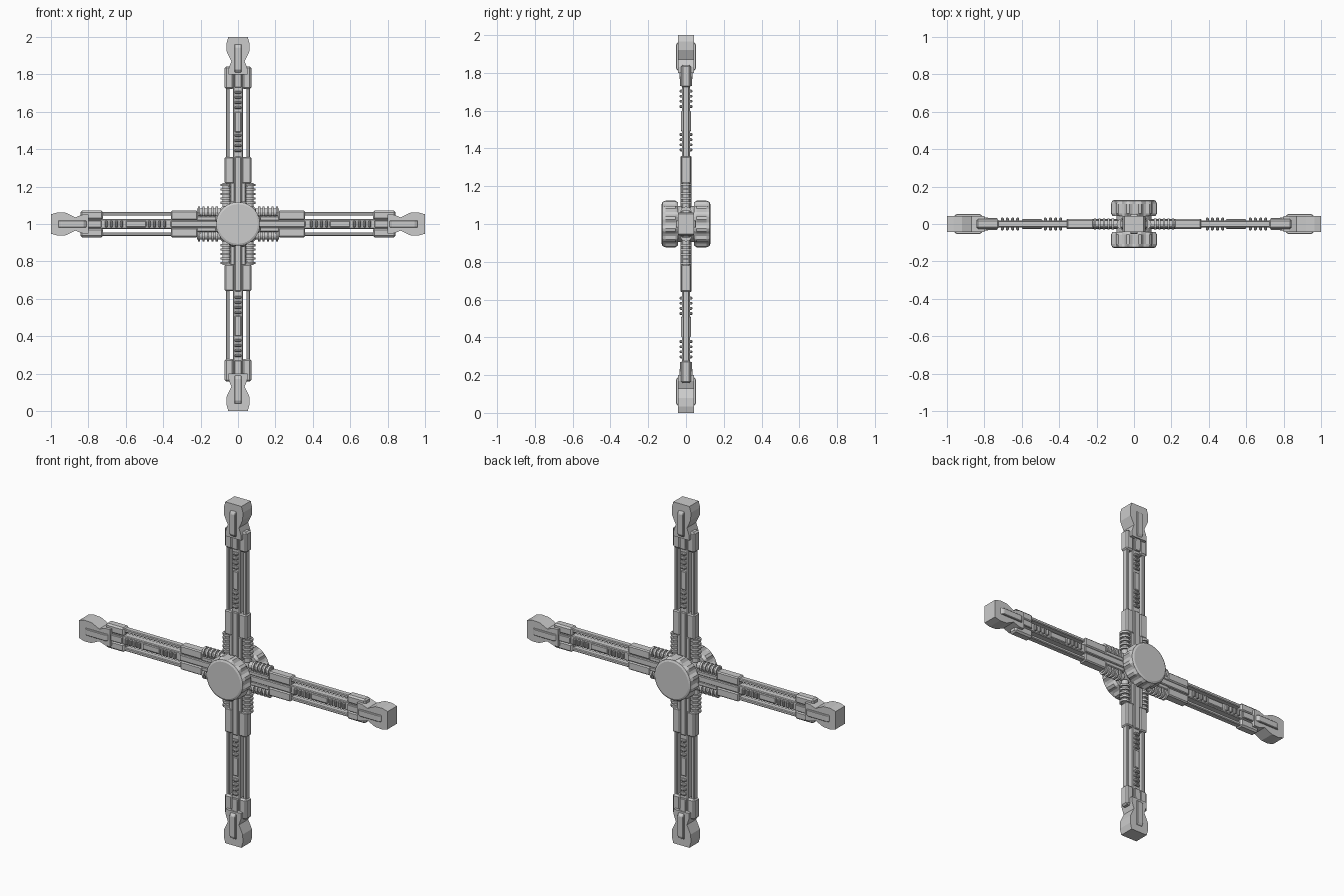
import bpy, bmesh, math
from mathutils import Matrix, Vector

if "Cube" in bpy.data.objects:
    bpy.data.objects.remove(bpy.data.objects["Cube"])

ARM = {}  # part name -> bmesh in arm space (x lateral, y depth, z distance from the hub)


def part(name):
    return ARM.setdefault(name, bmesh.new())


def box(name, x, y, z, bevel=0.0):
    """Box from (min, max) pairs with optional chamfer."""
    bm = bmesh.new()
    size = [b - a for a, b in (x, y, z)]
    mid = [(a + b) / 2 for a, b in (x, y, z)]
    bmesh.ops.create_cube(bm, size=1, matrix=Matrix.Translation(mid) @ Matrix.Diagonal((*size, 1)))
    if bevel:
        bmesh.ops.bevel(bm, geom=bm.edges[:], offset=bevel, segments=1, affect='EDGES')
    merge(name, bm)


def prism(name, pts, axis, lo, hi, bevel=0.0):
    """Extrude an outline of (u, z) points along depth ('y') or lateral ('x')."""
    bm = bmesh.new()
    place = (lambda u, z, d: (u, d, z)) if axis == 'y' else (lambda u, z, d: (d, u, z))
    face = bm.faces.new([bm.verts.new(place(u, z, lo)) for u, z in pts])
    ext = bmesh.ops.extrude_face_region(bm, geom=[face])
    shift = Vector(place(0, 0, hi - lo))
    for v in ext['geom']:
        if isinstance(v, bmesh.types.BMVert):
            v.co += shift
    bmesh.ops.recalc_face_normals(bm, faces=bm.faces[:])
    if bevel:
        bmesh.ops.bevel(bm, geom=bm.edges[:], offset=bevel, segments=1, affect='EDGES')
    merge(name, bm)


def rod(name, x, z0, z1, r, sides=12):
    bm = bmesh.new()
    bmesh.ops.create_cone(bm, cap_ends=True, segments=sides, radius1=r, radius2=r, depth=z1 - z0,
                          matrix=Matrix.Translation((x, 0, (z0 + z1) / 2)))
    merge(name, bm)


def merge(name, bm):
    me = bpy.data.meshes.new("tmp")
    bm.to_mesh(me)
    bm.free()
    part(name).from_mesh(me)
    bpy.data.meshes.remove(me)


def lathe(name, profile, sides=48, notch=None):
    """Revolve (radius, y) about the hub axis; notched profile rows get 12 pads."""
    bm = bmesh.new()
    rings = []
    for i, (r, y) in enumerate(profile):
        ring = []
        for k in range(sides):
            cut = 0.012 if notch and i in notch and k % 4 == 0 else 0
            if notch and i in notch and k % 4 == 1:
                cut = 0.012
            a = 2 * math.pi * (k - 0.5) / sides
            ring.append(bm.verts.new(((r - cut) * math.sin(a), y, (r - cut) * math.cos(a) + 1)))
        rings.append(ring)
    for a, b in zip(rings, rings[1:]):
        for k in range(sides):
            n = (k + 1) % sides
            bm.faces.new((a[k], a[n], b[n], b[k]))
    bm.faces.new(rings[0])
    bm.faces.new(rings[-1])
    bmesh.ops.recalc_face_normals(bm, faces=bm.faces[:])
    me = bpy.data.meshes.new(name)
    bm.to_mesh(me)
    bm.free()
    bpy.context.collection.objects.link(bpy.data.objects.new(name, me))


# Hub: two ribbed drums and a core between them
for side, label in ((-1, "front"), (1, "back")):
    lathe(label + "_drum", [(0.09, side * 0.042), (0.113, side * 0.042), (0.126, side * 0.056),
                            (0.126, side * 0.108), (0.117, side * 0.124), (0.106, side * 0.129)],
          notch=(2, 3))
lathe("hub_core", [(0.095, -0.05), (0.095, 0.05)])

# Central beam and side rails
box("beam", (-0.026, 0.026), (-0.02, 0.02), (0.05, 0.85), 0.004)
box("beam", (-0.018, 0.018), (-0.028, 0.028), (0.08, 0.36), 0.004)
box("beam", (-0.018, 0.018), (-0.026, 0.026), (0.49, 0.60), 0.004)
for s in (-1, 1):
    x = sorted((s * 0.045, s * 0.064))
    box("rails", x, (-0.017, 0.017), (0.2, 0.82), 0.004)
    # Coil-like fins near the hub
    rod("fins", s * 0.062, 0.08, 0.22, 0.02)
    for i in range(5):
        z = 0.107 + i * 0.024
        rod("fins", s * 0.063, z, z + 0.012, 0.03)
    # Inner sleeve halves
    box("inner_sleeve", sorted((s * 0.022, s * 0.071)), (-0.026, 0.026), (0.215, 0.358), 0.006)
    box("inner_sleeve", sorted((s * 0.018, s * 0.042)), (-0.025, 0.025), (0.08, 0.22), 0.004)
    # Outer sleeve halves
    box("outer_sleeve", sorted((s * 0.022, s * 0.071)), (-0.026, 0.026), (0.722, 0.842), 0.009)

# Small raised ribs on the beam
for start in (0.385, 0.615):
    for i in range(4):
        z = start + i * 0.027
        box("ribs", (-0.018, 0.018), (-0.034, 0.034), (z, z + 0.015), 0.004)

# Foot: narrow neck flaring to a blunt end
outline = [(-0.05, 0.80), (0.05, 0.80), (0.05, 0.83), (0.036, 0.87), (0.06, 0.92), (0.062, 0.965),
           (0.052, 1.0), (-0.052, 1.0), (-0.062, 0.965), (-0.06, 0.92), (-0.036, 0.87), (-0.05, 0.83)]
prism("foot", outline, 'y', -0.043, 0.043)
# Raised strap on each face of the foot
for s in (-1, 1):
    strap = [(s * 0.02, 0.73), (s * 0.032, 0.73), (s * 0.034, 0.80), (s * 0.054, 0.825), (s * 0.054, 0.945),
             (s * 0.046, 0.96), (s * 0.02, 0.96)]
    prism("foot_strap", strap, 'x', -0.019, 0.019, 0.003)

# Four identical arms around the hub
for name, bm in ARM.items():
    me = bpy.data.meshes.new(name)
    bm.to_mesh(me)
    bm.free()
    for i, label in enumerate(("top", "right", "bottom", "left")):
        ob = bpy.data.objects.new(label + "_" + name, me)
        ob.matrix_world = Matrix.Translation((0, 0, 1)) @ Matrix.Rotation(i * math.pi / 2, 4, 'Y')
        bpy.context.collection.objects.link(ob)
